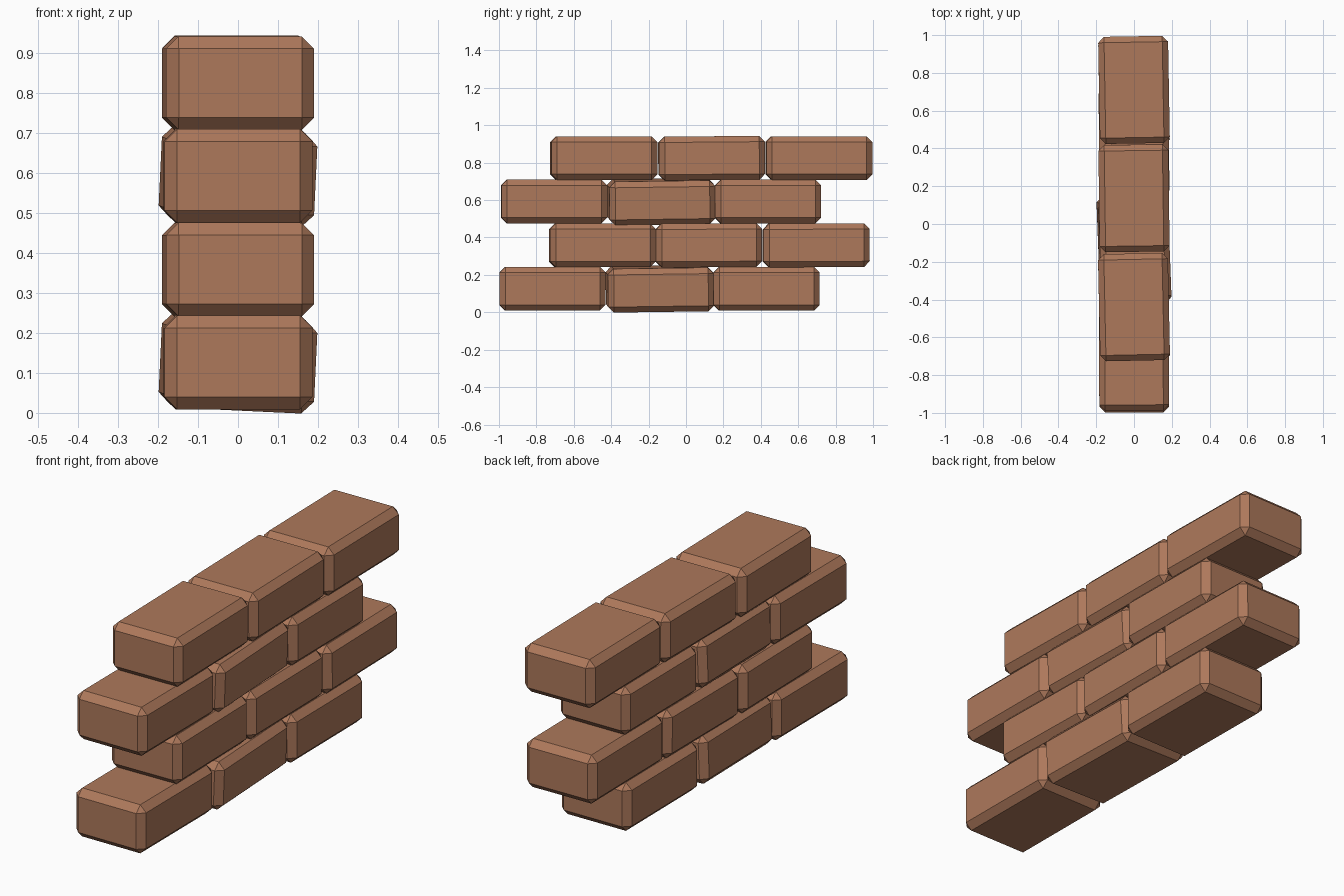
import bpy, math

if "Cube" in bpy.data.objects:
    bpy.data.objects.remove(bpy.data.objects["Cube"])

mat = bpy.data.materials.new("terracotta brown")
mat.diffuse_color = (0.42, 0.19, 0.105, 1)
mat.use_nodes = True
mat.node_tree.nodes["Principled BSDF"].inputs["Base Color"].default_value = mat.diffuse_color

SIZE = (0.37, 0.567, 0.234)


def brick(name, y, z, rot):
    bpy.ops.mesh.primitive_cube_add(size=1, location=(0, y, z))
    ob = bpy.context.object
    ob.name = name
    ob.scale = SIZE
    bpy.ops.object.transform_apply(location=False, rotation=False, scale=True)
    ob.rotation_euler = [math.radians(a) for a in rot]
    bev = ob.modifiers.new("chamfer", 'BEVEL')
    bev.width = 0.031
    bev.segments = 1
    ob.data.materials.append(mat)


# courses: height and (y centre, small tilt in degrees) of each brick
COURSES = [
    (0.126, [(-0.714, (0, 0, 0.3)), (-0.140, (0.8, 2.7, 2.2)), (0.430, (0, 0, 0.6))]),
    (0.358, [(-0.447, (0, 0, 1.2)), (0.122, (0.3, 0, 0.6)), (0.696, (0.2, 0, 1.0))]),
    (0.592, [(-0.705, (0, 0, 0.3)), (-0.132, (0.8, 2.7, 2.2)), (0.438, (0, 0, 0.6))]),
    (0.824, [(-0.440, (0, 0, 1.2)), (0.137, (0.5, 0, 0.8)), (0.710, (0, 0, 1.0))]),
]
for r, (z, bricks) in enumerate(COURSES, 1):
    for c, (y, rot) in enumerate(bricks, 1):
        brick(f"brick_row{r}_{c}", y, z, rot)
